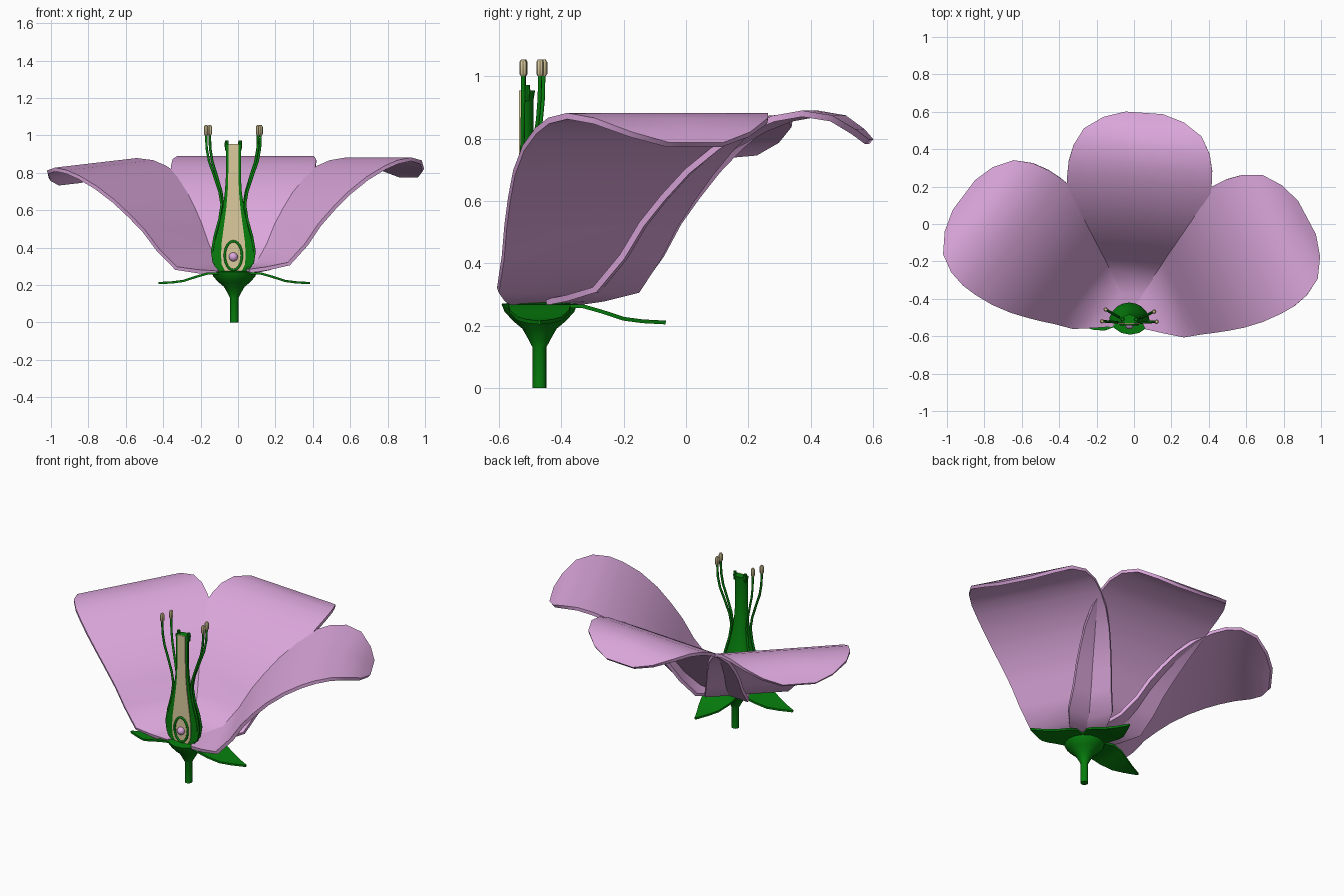
import bpy, bmesh, math
from mathutils import Vector, Matrix

old = bpy.data.objects.get("Cube")
if old:
    bpy.data.objects.remove(old, do_unlink=True)


def material(name, rgb):
    m = bpy.data.materials.new(name)
    m.use_nodes = True
    m.diffuse_color = (*rgb, 1)
    m.node_tree.nodes["Principled BSDF"].inputs["Base Color"].default_value = (*rgb, 1)
    return m


PINK = material("petal_pink", (0.72, 0.39, 0.72))
GREEN = material("leaf_green", (0.002, 0.21, 0.004))
CREAM = material("pollen_cream", (0.71, 0.6, 0.34))

CENTRE = Vector((-0.02, -0.47, 0))      # axis of stem and petals
CUT = Vector((-0.025, -0.53, 0))        # axis of the halved pistil


def finish(name, bm, mat, smooth=True):
    bmesh.ops.recalc_face_normals(bm, faces=bm.faces)
    me = bpy.data.meshes.new(name)
    bm.to_mesh(me)
    bm.free()
    ob = bpy.data.objects.new(name, me)
    bpy.context.collection.objects.link(ob)
    me.materials.append(mat)
    if smooth:
        bpy.ops.object.select_all(action='DESELECT')
        ob.select_set(True)
        bpy.context.view_layer.objects.active = ob
        bpy.ops.object.shade_smooth_by_angle(angle=math.radians(35))
    return ob


def lathe(name, profile, origin, mat, sweep=2 * math.pi, steps=16):
    """Revolve (radius, z) points; a partial sweep gets a flat cut face."""
    bm = bmesh.new()
    full = sweep > 6
    count = steps if full else steps + 1
    cols = []
    for i in range(count):
        a = sweep * i / steps
        d = Vector((math.cos(a), math.sin(a), 0))
        cols.append([bm.verts.new(origin + d * r + Vector((0, 0, z))) for r, z in profile])
    for i in range(steps):
        a, b = cols[i], cols[(i + 1) % count]
        for j in range(len(profile) - 1):
            bm.faces.new((a[j], b[j], b[j + 1], a[j + 1]))
    for end in (0, -1):
        bm.faces.new([c[end] for c in cols])
    if not full:
        bm.faces.new(cols[0] + cols[-1][::-1])
    return finish(name, bm, mat)


def blade(name, rows, angle, mat, thickness, droop=0, roll=0):
    """Sheet from (distance, z, half width) rows, pointing outward at an angle."""
    bm = bmesh.new()
    turn = (Matrix.Translation(CENTRE + Vector((0, 0, rows[0][1])))
            @ Matrix.Rotation(math.radians(angle), 4, 'Z')
            @ Matrix.Rotation(math.radians(droop), 4, 'Y')
            @ Matrix.Rotation(math.radians(roll), 4, 'X'))
    grid = [[bm.verts.new(turn @ Vector((r, w * s, z - rows[0][1]))) for s in (-1, 0, 1)]
            for r, z, w in rows]
    for a, b in zip(grid, grid[1:]):
        for k in range(2):
            bm.faces.new((a[k], b[k], b[k + 1], a[k + 1]))
    ob = finish(name, bm, mat)
    mod = ob.modifiers.new("thickness", 'SOLIDIFY')
    mod.thickness = thickness
    mod.offset = 0
    rim = ob.modifiers.new("crisp_rim", 'EDGE_SPLIT')
    rim.split_angle = math.radians(35)
    return ob


def tube(name, points, radius, mat, cyclic=False):
    cu = bpy.data.curves.new(name, 'CURVE')
    cu.dimensions = '3D'
    cu.bevel_depth = radius
    cu.bevel_resolution = 1
    cu.use_fill_caps = True
    sp = cu.splines.new('POLY')
    sp.points.add(len(points) - 1)
    for p, co in zip(sp.points, points):
        p.co = (*co, 1)
    sp.use_cyclic_u = cyclic
    cu.materials.append(mat)
    ob = bpy.data.objects.new(name, cu)
    bpy.context.collection.objects.link(ob)
    return ob


# Three broad petals, each rising, flaring and drooping at the tip
PETAL = [(0.03, 0.275, 0.12), (0.1, 0.288, 0.18), (0.195, 0.315, 0.255), (0.285, 0.42, 0.285),
         (0.35, 0.525, 0.31), (0.42, 0.61, 0.335), (0.5, 0.695, 0.36), (0.6, 0.775, 0.38),
         (0.7, 0.832, 0.387), (0.78, 0.864, 0.385), (0.87, 0.88, 0.365), (0.96, 0.865, 0.315),
         (1.025, 0.822, 0.215), (1.06, 0.79, 0.1)]
for label, angle, droop, roll in (("right", 28, 0.5, 0), ("back", 86, 0, 0), ("left", 143, 2.3, -4)):
    blade(label + "_petal", PETAL, angle, PINK, 0.02, droop, roll)

# Three pointed sepals below the petals
SEPAL = [(0.08, 0.262, 0.08), (0.14, 0.262, 0.1), (0.2, 0.245, 0.095), (0.27, 0.222, 0.07),
         (0.33, 0.214, 0.04), (0.405, 0.21, 0.004)]
for label, angle in (("right", 0), ("back", 90), ("left", 180)):
    blade(label + "_sepal", SEPAL, angle, GREEN, 0.012)

# Stem flaring into the cup
lathe("stem_and_cup", [(0.022, 0), (0.022, 0.13), (0.035, 0.155), (0.055, 0.19), (0.085, 0.215),
                       (0.112, 0.245), (0.122, 0.27), (0.06, 0.277)], CENTRE, GREEN)

# Halved pistil with a flat cut front
lathe("pistil", [(0.07, 0.27), (0.1, 0.3), (0.11, 0.36), (0.1, 0.43), (0.078, 0.51), (0.058, 0.6),
                 (0.045, 0.7), (0.04, 0.78), (0.04, 0.92), (0.046, 0.955)],
      CUT, GREEN, math.pi, 10)
for side in (-1, 1):
    tip = CUT + Vector((side * 0.036, 0.02, 0))
    lathe("stigma_lobe", [(0.008, 0.92), (0.011, 0.95), (0.009, 0.972)], tip, GREEN, steps=8)

# Pale flesh on the cut face
FLESH = [(0.045, 0.275), (0.062, 0.31), (0.066, 0.36), (0.062, 0.43), (0.05, 0.52), (0.038, 0.61),
         (0.03, 0.7), (0.027, 0.8), (0.027, 0.955)]
bm = bmesh.new()
outline = [(w, z) for w, z in FLESH] + [(-w, z) for w, z in reversed(FLESH)]
face = bm.faces.new([bm.verts.new(CUT + Vector((x, -0.005, z))) for x, z in outline])
out = bmesh.ops.extrude_face_region(bm, geom=[face])
bmesh.ops.translate(bm, vec=(0, 0.007, 0),
                    verts=[v for v in out["geom"] if isinstance(v, bmesh.types.BMVert)])
finish("pistil_flesh", bm, CREAM, False)

# Ovule: a ring around a small ball
ring = []
for i in range(24):
    a = 2 * math.pi * i / 24
    ring.append(CUT + Vector((0.046 * math.cos(a), -0.006, 0.357 + 0.077 * math.sin(a))))
tube("ovule_ring", ring, 0.007, GREEN, True)
bm = bmesh.new()
bmesh.ops.create_uvsphere(bm, u_segments=16, v_segments=10, radius=0.024,
                          matrix=Matrix.Translation(CUT + Vector((0, -0.008, 0.35))))
finish("ovule", bm, PINK)

# Four stamens: bent filaments tipped with anthers
FILAMENT = [(0.07, 0.28), (0.105, 0.32), (0.114, 0.38), (0.1, 0.46), (0.075, 0.55), (0.063, 0.63),
            (0.075, 0.7), (0.105, 0.79), (0.13, 0.86), (0.143, 0.93), (0.146, 1.01)]
for angle in (3, 25, 150, 176):
    d = Vector((math.cos(math.radians(angle)), math.sin(math.radians(angle)), 0))
    tube("filament", [CUT + d * r + Vector((0, 0, z)) for r, z in FILAMENT], 0.007, GREEN)
    lathe("anther", [(0.007, 1.0), (0.012, 1.008), (0.012, 1.045), (0.007, 1.054)],
          CUT + d * 0.146, CREAM, steps=8)
